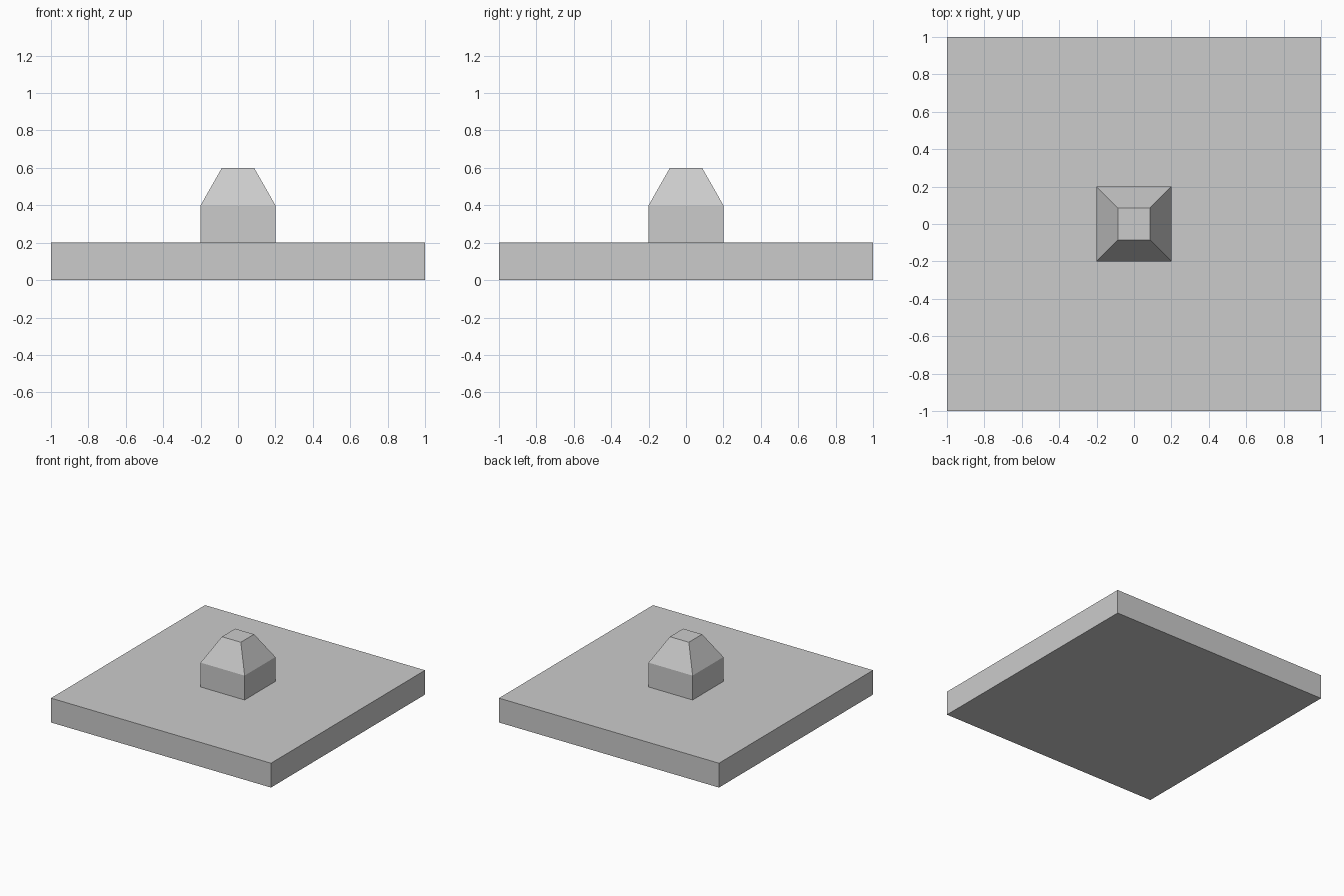
import bpy
import bmesh

cube = bpy.data.objects.get("Cube")
if cube:
    bpy.data.objects.remove(cube, do_unlink=True)

grey = bpy.data.materials.new("light_grey")
grey.use_nodes = True
colour = (0.6, 0.6, 0.6, 1.0)
grey.diffuse_color = colour
grey.node_tree.nodes["Principled BSDF"].inputs["Base Color"].default_value = colour


def square_loft(name, rings):
    """Stack square rings of (half width, height) into a closed solid."""
    bm = bmesh.new()
    corners = [(-1, -1), (1, -1), (1, 1), (-1, 1)]
    loops = [[bm.verts.new((sx * r, sy * r, z)) for sx, sy in corners]
             for r, z in rings]
    bm.faces.new(loops[0][::-1])
    bm.faces.new(loops[-1])
    for low, high in zip(loops, loops[1:]):
        for i in range(4):
            j = (i + 1) % 4
            bm.faces.new((low[i], low[j], high[j], high[i]))
    mesh = bpy.data.meshes.new(name)
    bm.to_mesh(mesh)
    bm.free()
    mesh.materials.append(grey)
    obj = bpy.data.objects.new(name, mesh)
    bpy.context.collection.objects.link(obj)
    return obj


# Flat square slab
square_loft("base_slab", [(1.0, 0.0), (1.0, 0.2)])

# Central block with a tapered, flat-topped cap
square_loft("centre_stud", [(0.2, 0.2), (0.2, 0.4), (0.086, 0.6)])
